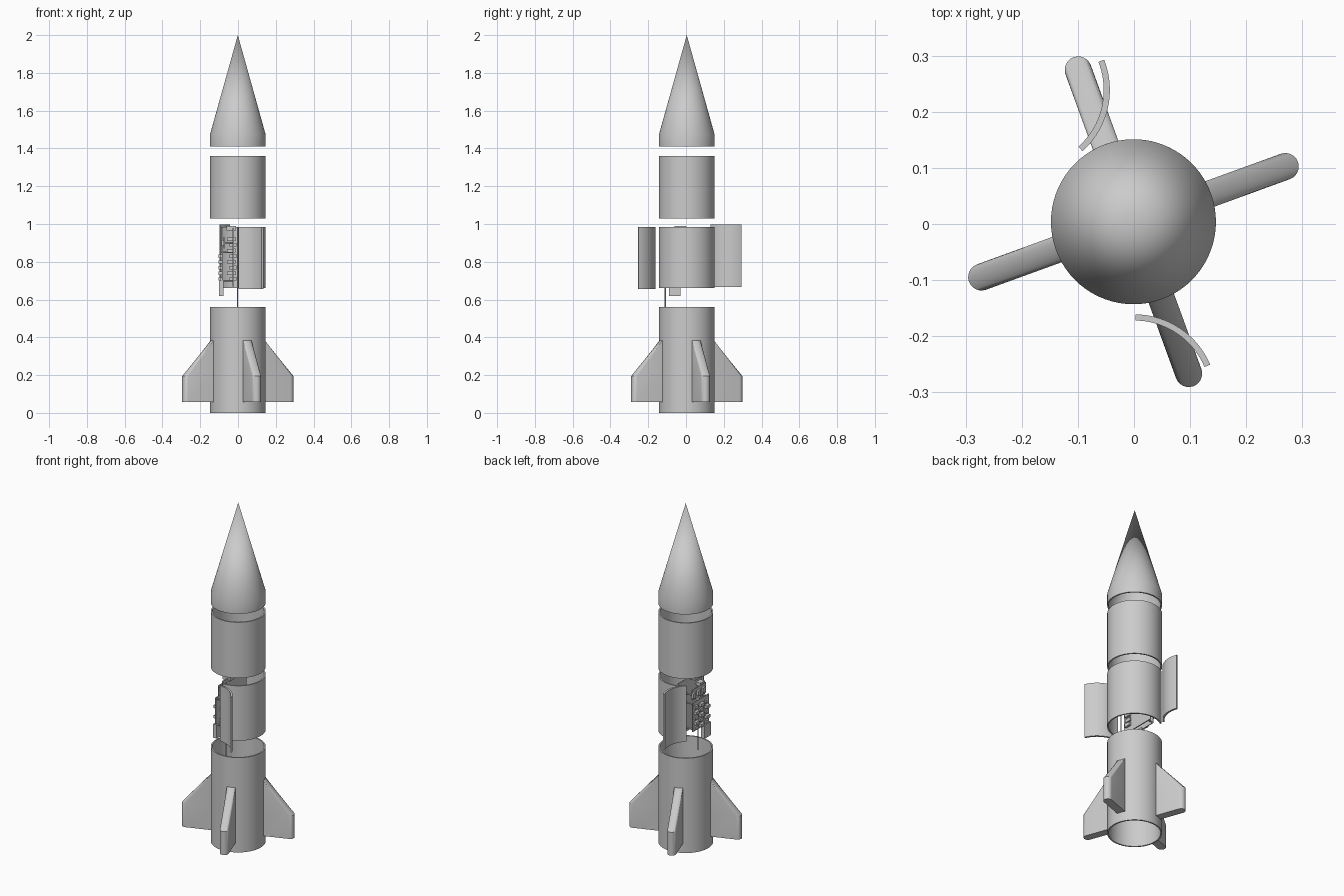
import bpy, bmesh, math
from mathutils import Vector

if "Cube" in bpy.data.objects:
    bpy.data.objects.remove(bpy.data.objects["Cube"])

CX, CY, R, T = -0.001, 0.004, 0.147, 0.008


def finish(name, bm, smooth=True):
    bmesh.ops.remove_doubles(bm, verts=bm.verts, dist=1e-6)
    bmesh.ops.recalc_face_normals(bm, faces=bm.faces)
    me = bpy.data.meshes.new(name)
    bm.to_mesh(me)
    bm.free()
    ob = bpy.data.objects.new(name, me)
    bpy.context.collection.objects.link(ob)
    if smooth:
        bpy.ops.object.select_all(action='DESELECT')
        ob.select_set(True)
        bpy.context.view_layer.objects.active = ob
        bpy.ops.object.shade_smooth_by_angle(angle=math.radians(35))
    return ob


def sweep(name, profile, a0=0, a1=360, centre=(CX, CY), steps=72):
    """Turn a closed (radius, z) profile about a vertical axis."""
    bm = bmesh.new()
    rings = []
    for i in range(steps + 1):
        a = math.radians(a0 + (a1 - a0) * i / steps)
        rings.append([bm.verts.new((centre[0] + r * math.cos(a),
                                    centre[1] + r * math.sin(a), z)) for r, z in profile])
    n = len(profile)
    for p, q in zip(rings, rings[1:]):
        for j in range(n):
            k = (j + 1) % n
            bm.faces.new((p[j], p[k], q[k], q[j]))
    if abs(a1 - a0) < 360:
        bm.faces.new(rings[0])
        bm.faces.new(rings[-1])
    return finish(name, bm)


def wall(z0, z1, t=T):
    return [(R, z0), (R, z1), (R - t, z1), (R - t, z0)]


def boxes(name, items):
    """items: (x0, x1, y0, y1, z0, z1)"""
    bm = bmesh.new()
    for x0, x1, y0, y1, z0, z1 in items:
        vs = bmesh.ops.create_cube(bm, size=1)['verts']
        for v in vs:
            v.co = Vector(((x0 + x1) / 2 + v.co.x * (x1 - x0),
                           (y0 + y1) / 2 + v.co.y * (y1 - y0),
                           (z0 + z1) / 2 + v.co.z * (z1 - z0)))
    return finish(name, bm, False)


def rod(name, p, q, r, sides=12):
    p, q = Vector(p), Vector(q)
    bm = bmesh.new()
    bmesh.ops.create_cone(bm, cap_ends=True, segments=sides, radius1=r, radius2=r,
                          depth=(q - p).length)
    rot = (q - p).to_track_quat('Z', 'Y')
    for v in bm.verts:
        v.co = rot @ v.co + (p + q) / 2
    return finish(name, bm)


def fin(name, angle, half=0.024):
    bm = bmesh.new()
    rings = []
    for z, tip in ((0.057, 0.312), (0.195, 0.312), (0.388, 0.142)):
        pts = [(0.141, -half)]
        for i in range(13):
            a = math.pi * (i / 12 - 0.5)
            pts.append((max(0.141 + 0.001, tip - half + half * math.cos(a)), half * math.sin(a)))
        pts.append((0.141, half))
        c, s = math.cos(angle), math.sin(angle)
        rings.append([bm.verts.new((CX + r * c - w * s, CY + r * s + w * c, z)) for r, w in pts])
    n = len(rings[0])
    for p, q in zip(rings, rings[1:]):
        for j in range(n):
            k = (j + 1) % n
            bm.faces.new((p[j], p[k], q[k], q[j]))
    bm.faces.new(rings[0])
    bm.faces.new(rings[-1])
    finish(name, bm)


# Hollow body sections and nose
sweep("lower_tube", wall(0, 0.56))
sweep("upper_tube", wall(1.03, 1.36))
sweep("nose_cone", [(R, 1.41), (R, 1.475), (0.0, 2.0), (0.0, 1.97), (R - T, 1.475), (R - T, 1.41)])

# Four fins, turned 20 degrees
for i in range(4):
    fin(f"fin_{i + 1}", math.radians(20 + 90 * i))

# Equipment bay: open shell with two swung-out doors
sweep("bay_shell", wall(0.66, 0.985), -90, 127, steps=48)
sweep("front_door", wall(0.657, 0.985, 0.011), 23, 89, (0.0005, -0.308), 20)
sweep("back_door", wall(0.667, 0.997, 0.011), -48, 21.5, (-0.19, 0.239), 20)

# Mounting boards
boxes("inner_board", [(-0.028, -0.022, -0.11, 0.11, 0.67, 0.98)])
boxes("outer_board", [(-0.086, -0.081, -0.09, 0.06, 0.69, 0.86)])
boxes("upper_board", [(-0.076, -0.071, -0.08, 0.05, 0.87, 0.93)])

# Standoffs between the boards
for y in (-0.08, 0.05):
    for z in (0.70, 0.85):
        rod("standoff", (-0.022, y, z), (-0.088, y, z), 0.004)
    rod("upper_standoff", (-0.022, y * 0.9, 0.9), (-0.078, y * 0.9, 0.9), 0.004)

# Chips on the boards
chips = []
for i in range(8):
    z = 0.70 + i * 0.03
    chips.append((-0.045 - 0.012 * (i % 2), -0.028, -0.095, -0.055, z, z + 0.018))
    chips.append((-0.04, -0.028, 0.06, 0.095, z, z + 0.016))
    chips.append((-0.022, -0.008 - 0.006 * (i % 2), -0.09, -0.05, z, z + 0.02))
boxes("inner_chips", chips)
chips = []
for i in range(5):
    z = 0.70 + i * 0.03
    for j, y in enumerate((-0.08, -0.03, 0.02)):
        chips.append((-0.096 - 0.007 * ((i + j) % 2), -0.086, y, y + 0.03, z, z + 0.018))
boxes("outer_chips", chips)
boxes("upper_chips", [(-0.088, -0.076, y, y + 0.025, 0.885, 0.915) for y in (-0.06, -0.015, 0.03)])

# Connector hanging below, top bracket and guide wire
boxes("lower_connector", [(-0.1, -0.076, -0.09, -0.03, 0.62, 0.70)])
boxes("top_bracket", [(-0.06, -0.01, -0.06, 0.0, 0.965, 0.99)])
rod("guide_wire", (-0.002, -0.11, 0.50), (-0.002, -0.11, 0.985), 0.003)
